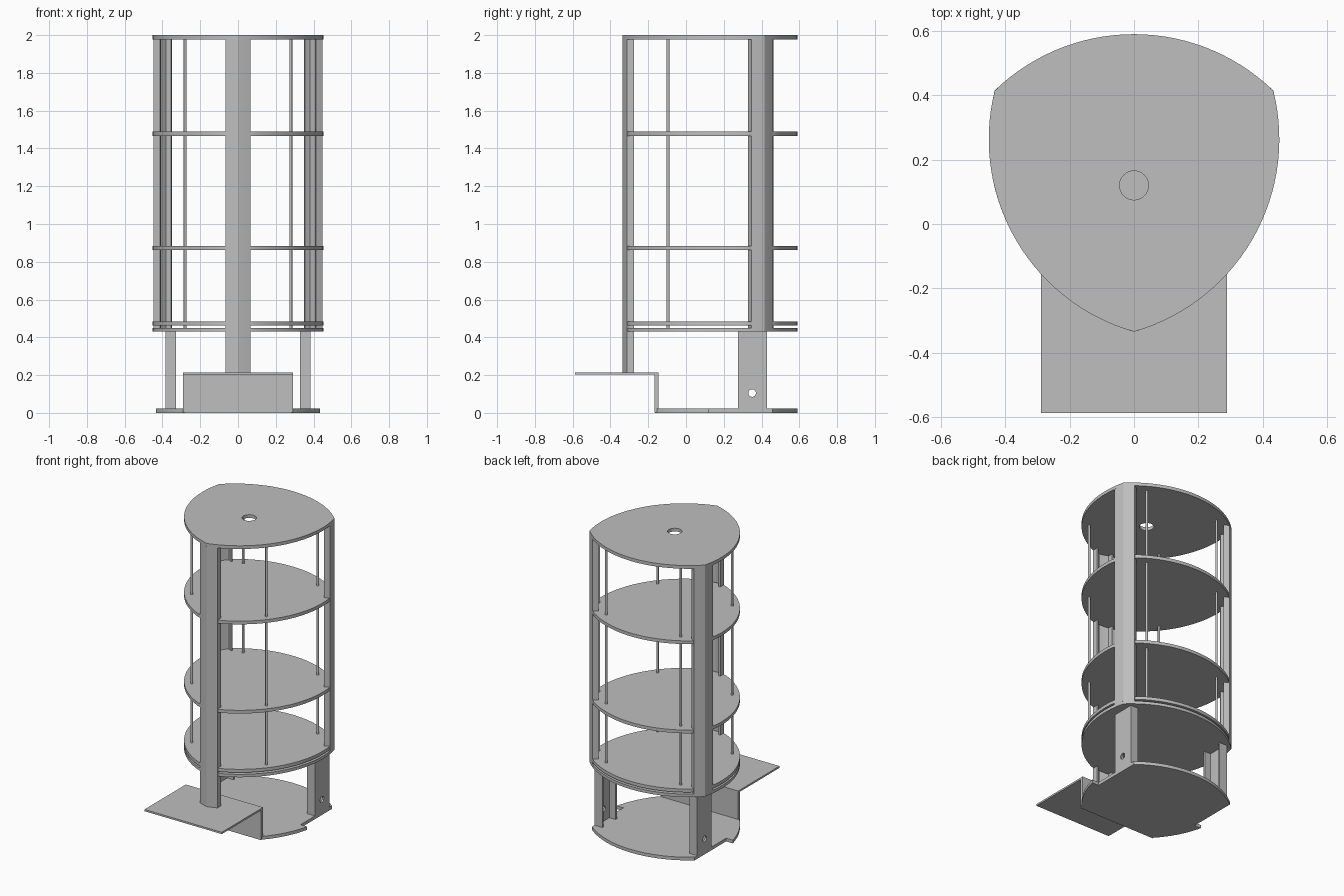
import bpy, bmesh, math
from mathutils import Vector

if "Cube" in bpy.data.objects:
    bpy.data.objects.remove(bpy.data.objects["Cube"])

# One grey sheet-metal colour
grey = bpy.data.materials.new("light_grey")
grey.use_nodes = True
colour = (0.52, 0.52, 0.52, 1)
grey.diffuse_color = colour
grey.node_tree.nodes["Principled BSDF"].inputs["Base Color"].default_value = colour

MID = Vector((0, 0.165))          # centre of the three-cornered outline
R = 0.623                         # radius of each outline arc
ARC = Vector((-0.171, 0.264))     # centre of the right-hand arc
T = 0.012                         # sheet thickness


def turn(p, k):
    """Rotate a plan point by k thirds of a turn about the outline centre."""
    a = k * math.tau / 3
    d = Vector(p) - MID
    return MID + Vector((d.x * math.cos(a) - d.y * math.sin(a),
                         d.x * math.sin(a) + d.y * math.cos(a)))


def prism(name, pts, low, high):
    bm = bmesh.new()
    face = bm.faces.new([bm.verts.new((p[0], p[1], low)) for p in pts])
    out = bmesh.ops.extrude_face_region(bm, geom=[face])
    verts = [g for g in out["geom"] if isinstance(g, bmesh.types.BMVert)]
    bmesh.ops.translate(bm, verts=verts, vec=(0, 0, high - low))
    bmesh.ops.recalc_face_normals(bm, faces=bm.faces)
    mesh = bpy.data.meshes.new(name)
    bm.to_mesh(mesh)
    bm.free()
    mesh.materials.append(grey)
    ob = bpy.data.objects.new(name, mesh)
    bpy.context.collection.objects.link(ob)
    smooth(ob)
    return ob


def smooth(ob):
    bpy.ops.object.select_all(action="DESELECT")
    ob.select_set(True)
    bpy.context.view_layer.objects.active = ob
    bpy.ops.object.shade_smooth_by_angle(angle=math.radians(25))


def drill(ob, centre, radius, axis_x=False):
    """Cut a round hole through an object."""
    bpy.ops.mesh.primitive_cylinder_add(vertices=32, radius=radius, depth=0.08, location=centre,
                                        rotation=(0, math.pi / 2 if axis_x else 0, 0))
    cutter = bpy.context.object
    cutter.hide_render = True
    mod = ob.modifiers.new("hole", "BOOLEAN")
    mod.operation = "DIFFERENCE"
    mod.solver = "EXACT"
    mod.object = cutter
    bpy.context.view_layer.objects.active = ob
    bpy.ops.object.modifier_apply(modifier=mod.name)
    bpy.data.objects.remove(cutter)
    smooth(ob)


# Rounded triangle outline made of three equal arcs
STEPS = 30
side = []
for i in range(STEPS):
    a = math.radians(-74 + 88 * i / STEPS)
    side.append(ARC + R * Vector((math.cos(a), math.sin(a))))
outline = [turn(p, k) for k in range(3) for p in side]


def clipped(corners, limit=0.476):
    """Outline with chosen corners flattened to sit behind the columns."""
    pts = []
    for p in outline:
        q = p.copy()
        for k in corners:
            u = turn(MID + Vector((0, -1)), k) - MID
            q -= u * max(0, (q - MID).dot(u) - limit)
        pts.append(q)
    return pts


# Shelves and top
top = prism("top_plate", outline, 1.978, 2.0)
drill(top, (0, 0.12, 1.99), 0.045)
for name, z in (("upper_shelf", 1.467), ("middle_shelf", 0.862), ("lower_shelf", 0.462)):
    prism(name, clipped(range(3)), z, z + 0.022)
prism("underside_plate", clipped([0]), 0.43, 0.45)

# Folded channel columns at the three corners
W, LIP = 0.065, -0.275


def skin(x, inset=0):
    return (x, ARC.y - math.sqrt(R * R - (abs(x) - ARC.x) ** 2) + inset)


outer = [skin(W * i / 4) for i in range(-4, 5)]
inner = [skin((W - T) * i / 4, T) for i in range(4, -5, -1)]
channel = [(-W, LIP)] + outer + [(W, LIP), (W - T, LIP)] + inner + [(T - W, LIP)]
for k, name in enumerate(("front_column", "left_column", "right_column")):
    prism(name, [turn(p, k) for p in channel], 0.214 if k == 0 else 0.45, 1.979)

# Base plate with straight front edge and side cut-outs
EDGE, STEP_Y = 0.385, 0.12
half = [(0.28, -0.165)] + [tuple(p) for p in side if -0.16 < p.y < STEP_Y - 0.01]
half += [(0.435, STEP_Y), (EDGE, STEP_Y)]
for i in range(20):
    x = EDGE * (1 - i / 20)
    half.append((x, -0.033 + math.sqrt(R * R - x * x)))
mirror = [(-x, y) for x, y in reversed(half)]
prism("base_plate", half + [(0, MID.y + R - 0.198)] + mirror, 0, 0.022)

# Raised front ledge with its riser
LW = 0.29
prism("ledge_riser", [(-LW, -0.167), (LW, -0.167), (LW, -0.145), (-LW, -0.145)], 0.001, 0.205)
prism("front_ledge", [(-LW, -0.588), (LW, -0.588), (LW, -0.145), (-LW, -0.145)], 0.203, 0.215)

# Channel legs at the back, each with a round hole
for s, label in ((1, "left"), (-1, "right")):
    x0, x1, y0, y1 = 0.327, EDGE, 0.275, 0.43
    leg = [(x0, y0), (x1, y0), (x1, y1), (x0, y1), (x0, y1 - T),
           (x1 - T, y1 - T), (x1 - T, y0 + T), (x0, y0 + T)]
    ob = prism(label + "_leg", [(s * x, y) for x, y in leg], 0.02, 0.431)
    drill(ob, (s * EDGE, 0.35, 0.105), 0.02, axis_x=True)

# Four thin threaded rods through the shelves
for s, label in ((1, "left"), (-1, "right")):
    for y, end in ((-0.095, "front"), (0.455, "back")):
        ring = [(s * 0.28 + 0.0075 * math.cos(a), y + 0.0075 * math.sin(a))
                for a in (math.tau * i / 16 for i in range(16))]
        prism(f"{end}_{label}_rod", ring, 0.44, 1.98)
